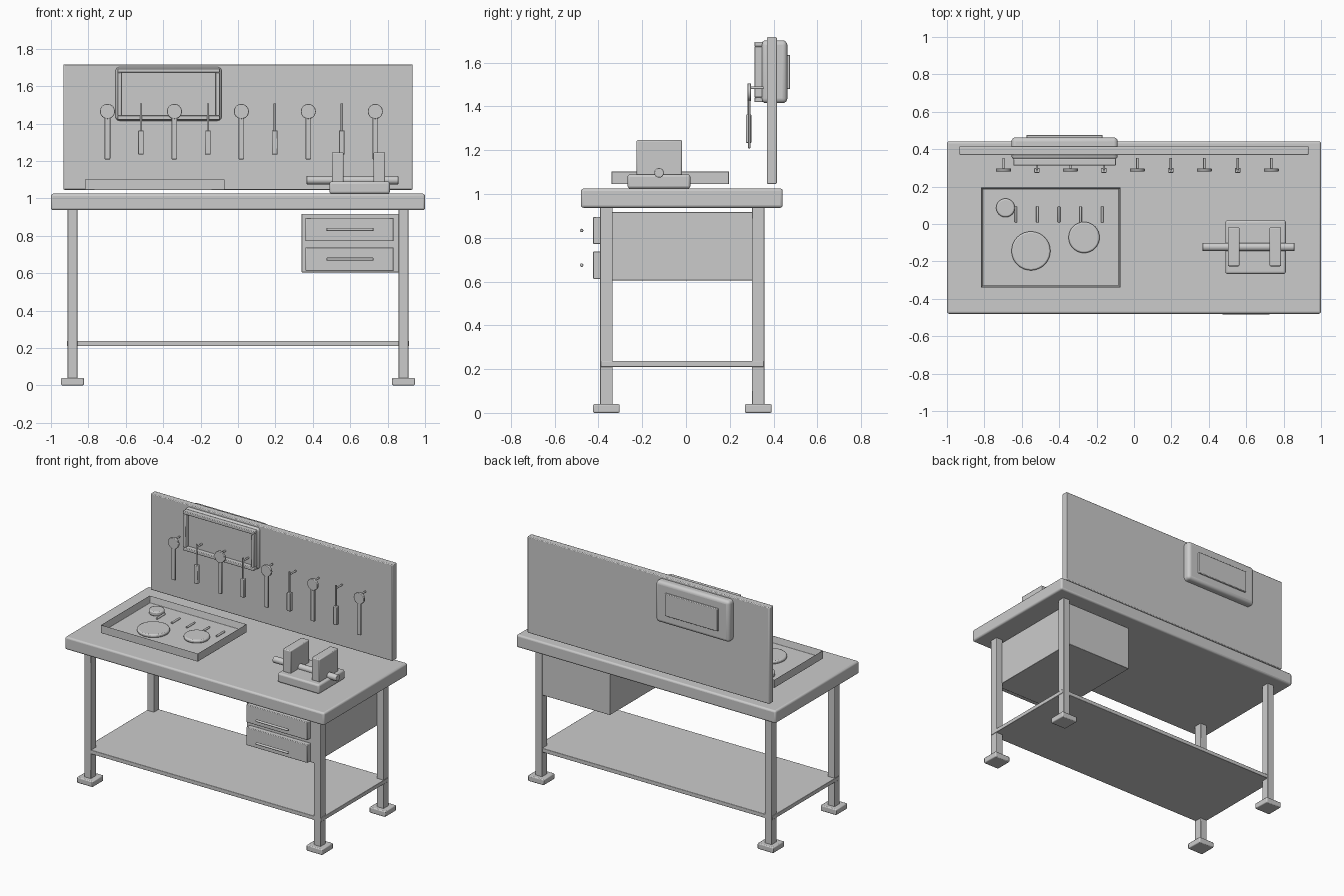
import bpy
import bmesh
import math
from mathutils import Matrix, Vector

if "Cube" in bpy.data.objects:
    bpy.data.objects.remove(bpy.data.objects["Cube"], do_unlink=True)

GREY = (0.6, 0.6, 0.6, 1.0)
metal = bpy.data.materials.new("workshop_grey")
metal.use_nodes = True
metal.diffuse_color = GREY
metal.node_tree.nodes["Principled BSDF"].inputs["Base Color"].default_value = GREY


def finish(name, bm, bevel=0.0, segments=2):
    mesh = bpy.data.meshes.new(name)
    bm.to_mesh(mesh)
    bm.free()
    mesh.materials.append(metal)
    obj = bpy.data.objects.new(name, mesh)
    bpy.context.collection.objects.link(obj)
    if bevel:
        mod = obj.modifiers.new("Bevel", "BEVEL")
        mod.width = bevel
        mod.segments = segments
        mod.limit_method = "ANGLE"
    bpy.ops.object.select_all(action="DESELECT")
    obj.select_set(True)
    bpy.context.view_layer.objects.active = obj
    bpy.ops.object.shade_smooth_by_angle(angle=math.radians(35))
    return obj


def add_box(bm, x, y, z):
    low, high = Vector((x[0], y[0], z[0])), Vector((x[1], y[1], z[1]))
    mat = Matrix.Translation((low + high) / 2) @ Matrix.Diagonal((*(high - low), 1))
    return bmesh.ops.create_cube(bm, size=1, matrix=mat)


def box(name, x, y, z, bevel=0.0, segments=2):
    bm = bmesh.new()
    add_box(bm, x, y, z)
    return finish(name, bm, bevel, segments)


def rod(name, center, radius, length, axis="Z", bevel=0.0, sides=32):
    turn = {"X": Matrix.Rotation(math.pi / 2, 4, "Y"),
            "Y": Matrix.Rotation(math.pi / 2, 4, "X"),
            "Z": Matrix.Identity(4)}[axis]
    bm = bmesh.new()
    bmesh.ops.create_cone(bm, cap_ends=True, segments=sides, radius1=radius,
                          radius2=radius, depth=length,
                          matrix=Matrix.Translation(center) @ turn)
    return finish(name, bm, bevel)


def around(c, half):
    return (c - half, c + half)


# Table top, lower shelf and back board
box("table_top", (-1, 1), (-0.48, 0.442), (0.937, 1.025), 0.012, 3)
box("lower_shelf", (-0.914, 0.914), (-0.39, 0.356), (0.21, 0.238), 0.003)
box("back_board", (-0.933, 0.933), (0.369, 0.415), (1.046, 1.717), 0.005)

# Four legs with square feet
for side, x in (("right", -0.885), ("left", 0.885)):
    for end, y in (("front", -0.364), ("back", 0.33)):
        box(f"{end}_{side}_leg", around(x, 0.026), around(y, 0.029), (0.03, 0.94), 0.003)
        box(f"{end}_{side}_foot", around(x, 0.061), around(y, 0.061), (0, 0.04), 0.006)

# Drawer cabinet
box("cabinet", (0.34, 0.862), (-0.388, 0.352), (0.605, 0.917), 0.003)
for label, low, high in (("lower", 0.612, 0.738), ("upper", 0.771, 0.896)):
    box(f"{label}_drawer", (0.361, 0.832), (-0.424, -0.386), (low, high), 0.004)
    rod(f"{label}_handle", (0.599, -0.477, (low + high) / 2), 0.008, 0.252, "X", 0.004, 16)

# Wall unit: rounded shell, back panel and raised front frame
box("unit_shell", (-0.655, -0.087), (0.344, 0.463), (1.415, 1.702), 0.022, 4)
box("unit_back_panel", (-0.575, -0.168), (0.455, 0.476), (1.48, 1.636), 0.004)
bm = bmesh.new()
x0, x1, z0, z1, w = -0.645, -0.097, 1.42, 1.695, 0.022
for z in ((z0, z0 + w), (z1 - w, z1)):
    add_box(bm, (x0, x1), (0.312, 0.35), z)
for x in ((x0, x0 + w), (x1 - w, x1)):
    add_box(bm, x, (0.312, 0.35), (z0 + w, z1 - w))
finish("unit_front_frame", bm, 0.004)

# Row of hanging tools, two kinds in turn
for i in range(9):
    x = -0.698 + i * 0.179
    rod(f"peg_{i + 1}", (x, 0.32, 1.485), 0.006, 0.066, "Y", 0, 12)
    if i % 2 == 0:
        rod(f"round_tool_head_{i + 1}", (x, 0.289, 1.465), 0.04, 0.016, "Y", 0.003)
        box(f"round_tool_handle_{i + 1}", around(x, 0.015), around(0.289, 0.006),
            (1.209, 1.435), 0.003)
    else:
        rod(f"thin_tool_shaft_{i + 1}", (x, 0.287, 1.43), 0.006, 0.152, "Z", 0, 12)
        box(f"thin_tool_grip_{i + 1}", around(x, 0.015), around(0.287, 0.013),
            (1.234, 1.363), 0.004)

# Open parts tray
bm = bmesh.new()
faces = add_box(bm, (-0.818, -0.072), (-0.34, 0.196), (1.045, 1.103))["verts"][0]
bm.normal_update()
top = max(bm.faces, key=lambda f: f.calc_center_median().z)
bmesh.ops.inset_region(bm, faces=[top], thickness=0.013)
bmesh.ops.translate(bm, verts=top.verts, vec=(0, 0, -0.046))
finish("parts_tray", bm, 0.002)

# Discs and pins lying in the tray
for name, x, y, radius, height in (("large_disc", -0.551, -0.144, 0.104, 0.024),
                                   ("medium_disc", -0.267, -0.072, 0.083, 0.024),
                                   ("small_knob", -0.687, 0.086, 0.05, 0.032)):
    rod(name, (x, y, 1.055 + height / 2), radius, height, "Z", 0.008)
for i in range(5):
    rod(f"pin_{i + 1}", (-0.631 + i * 0.115, 0.051, 1.064), 0.007, 0.086, "Y", 0.002, 12)

# Bench vise
box("vise_base", (0.489, 0.812), (-0.267, 0.02), (1.025, 1.09), 0.012, 3)
for label, x in (("inner", 0.533), ("outer", 0.756)):
    box(f"vise_{label}_jaw", around(x, 0.031), (-0.226, -0.018), (1.08, 1.246), 0.006)
rod("vise_bar", (0.612, -0.123, 1.097), 0.022, 0.492, "X", 0.003)
